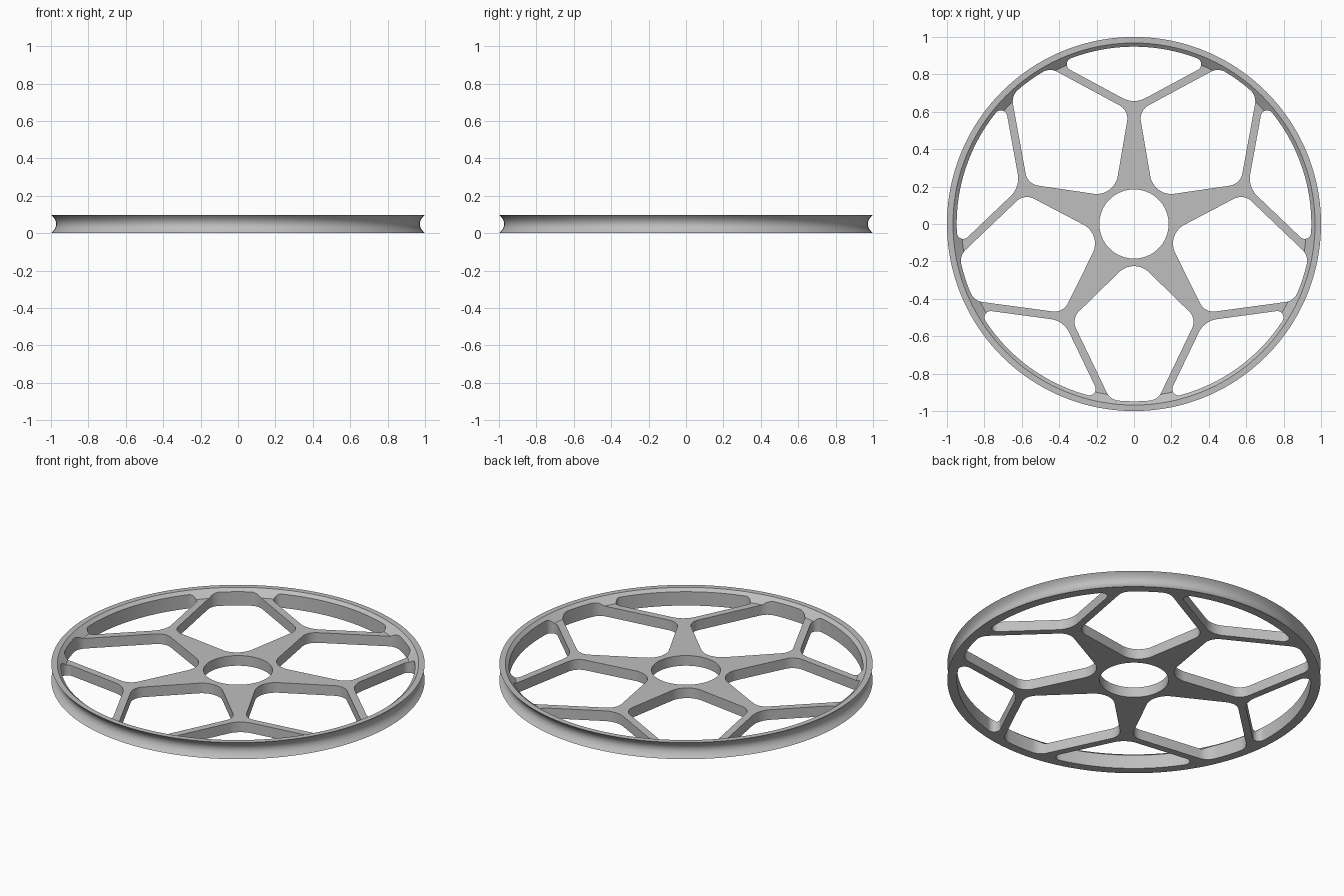
import bpy, bmesh
from math import sin, cos, pi, radians, atan2, sqrt
from mathutils import Vector, Matrix

if "Cube" in bpy.data.objects:
    bpy.data.objects.remove(bpy.data.objects["Cube"])

HEIGHT, WEB, HUB, OPEN_R = 0.098, 0.06, 0.185, 0.948
SEGMENTS = 160

grey = bpy.data.materials.new("satin_grey")
grey.use_nodes = True
grey.diffuse_color = (0.52, 0.52, 0.52, 1)
grey.node_tree.nodes["Principled BSDF"].inputs["Base Color"].default_value = grey.diffuse_color


def make_object(name, bm):
    bmesh.ops.recalc_face_normals(bm, faces=bm.faces)
    mesh = bpy.data.meshes.new(name)
    bm.to_mesh(mesh)
    bm.free()
    mesh.materials.append(grey)
    obj = bpy.data.objects.new(name, mesh)
    bpy.context.collection.objects.link(obj)
    return obj


def arc(center, radius, start, end, steps):
    """Counter-clockwise arc from start to end angle."""
    while end < start:
        end += 2 * pi
    return [center + radius * Vector((cos(a), sin(a)))
            for a in (start + (end - start) * i / steps for i in range(steps + 1))]


def opening(corners, radii, rim_radius):
    """Rounded outline symmetric about +y, closed by the rim circle."""
    pts = [Vector(c) for c in corners]
    dirs = [(b - a).normalized() for a, b in zip(pts, pts[1:])]
    normals = [Vector((-d.y, d.x)) for d in dirs]
    normals.insert(0, Vector((-normals[0].x, normals[0].y)))
    half = []
    for i, r in enumerate(radii):
        n0, n1 = normals[i], normals[i + 1]
        center = pts[i] + (n0 + n1) * r / (1 + n0.dot(n1))
        start = -pi / 2 if i == 0 else atan2(-n0.y, -n0.x)
        half += arc(center, r, start, atan2(-n1.y, -n1.x), 10)
    # fillet between the last side and the rim
    n, d = normals[-1], dirs[-1]
    base = pts[-2] + n * rim_radius
    along = base.dot(d)
    t = -along + sqrt(along ** 2 - base.length_squared + (OPEN_R - rim_radius) ** 2)
    center = base + d * t
    bearing = atan2(center.y, center.x)
    half += arc(center, rim_radius, atan2(-n.y, -n.x), bearing, 10)
    half += arc(Vector((0, 0)), OPEN_R, bearing, pi / 2, 16)[1:]
    return half + [Vector((-p.x, p.y)) for p in reversed(half[1:-1])]


# Wheel body: lathed section with a web, a sloping inner rim and an outer groove
groove = [(1 - 0.028 * (1 - k * k), HEIGHT * (1 + k) / 2)
          for k in (i / 8 - 1 for i in range(17))]
section = [(HUB, 0)] + groove + [(0.968, HEIGHT), (0.922, WEB), (HUB, WEB)]
bm = bmesh.new()
ring = [bm.verts.new((r, 0, z)) for r, z in section]
edges = [bm.edges.new((a, b)) for a, b in zip(ring, ring[1:] + ring[:1])]
bmesh.ops.spin(bm, geom=ring + edges, cent=(0, 0, 0), axis=(0, 0, 1),
               angle=2 * pi, steps=SEGMENTS, use_merge=True)
bmesh.ops.remove_doubles(bm, verts=bm.verts, dist=0.0001)
wheel = make_object("spoked_wheel", bm)

# Openings: one inside each spoke fork, one between each pair of spokes
fork = opening([(0, 0.64), (0.41, 0.861)], [0.13], 0.034)
between = opening([(0, 0.18), (0.335, 0.507), (0.126, 0.942)], [0.114, 0.08], 0.08)
bm = bmesh.new()
for k in range(5):
    for outline, offset in ((fork, 0), (between, 36)):
        turn = Matrix.Rotation(radians(72 * k + offset), 3, 'Z')
        face = bm.faces.new([bm.verts.new(turn @ Vector((p.x, p.y, -0.1))) for p in outline])
        new = bmesh.ops.extrude_face_region(bm, geom=[face])["geom"]
        bmesh.ops.translate(bm, vec=(0, 0, 0.4),
                            verts=[g for g in new if isinstance(g, bmesh.types.BMVert)])
cutter = make_object("opening_cutter", bm)
cutter.hide_render = True

# Cut the openings and keep crisp edges
cut = wheel.modifiers.new("openings", 'BOOLEAN')
cut.object = cutter
cut.operation = 'DIFFERENCE'
cut.solver = 'EXACT'
bpy.ops.object.select_all(action='DESELECT')
bpy.context.view_layer.objects.active = wheel
wheel.select_set(True)
bpy.ops.object.modifier_apply(modifier=cut.name)
bpy.data.objects.remove(cutter)
bpy.ops.object.shade_smooth_by_angle(angle=radians(25))
